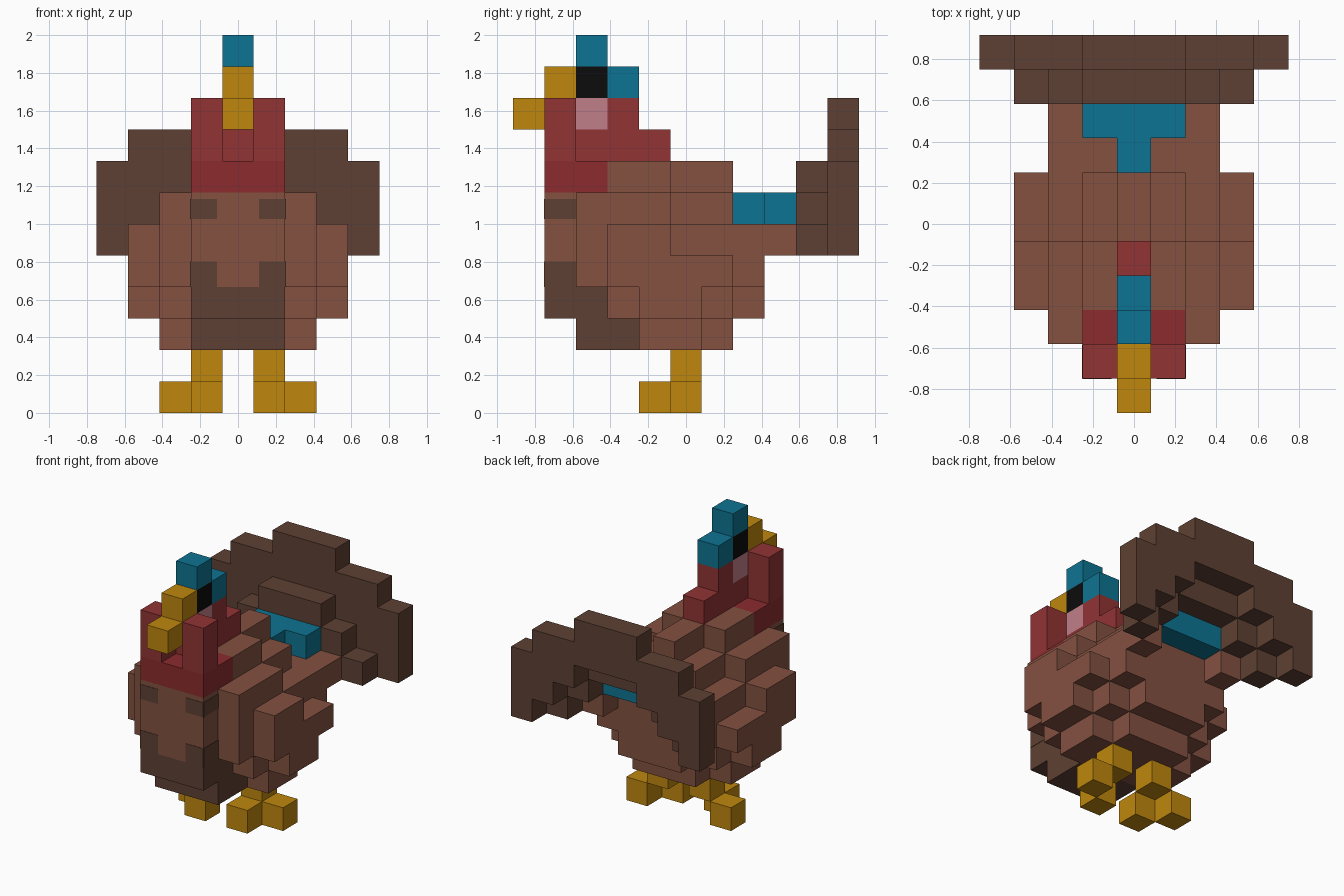
import bpy, bmesh
from mathutils import Vector

cube = bpy.data.objects.get("Cube")
if cube:
    bpy.data.objects.remove(cube, do_unlink=True)

U = 1 / 6        # size of one block
owner = {}       # block position -> part name
colours = {}     # part name -> material


def linear(c):
    c /= 255
    return c / 12.92 if c <= 0.04045 else ((c + 0.055) / 1.055) ** 2.4


def material(name, r, g, b):
    m = bpy.data.materials.new(name)
    col = (linear(r), linear(g), linear(b), 1.0)
    m.diffuse_color = col
    m.use_nodes = True
    bsdf = next(n for n in m.node_tree.nodes if n.type == 'BSDF_PRINCIPLED')
    bsdf.inputs["Base Color"].default_value = col
    bsdf.inputs["Roughness"].default_value = 0.9
    return m


brown = material("feather brown", 131, 81, 64)
dark = material("dark brown", 94, 64, 51)
yellow = material("ochre yellow", 191, 135, 13)
blue = material("teal blue", 13, 116, 147)
red = material("wattle red", 145, 51, 52)
deep_red = material("deep red", 139, 43, 46)
pink = material("cheek pink", 193, 127, 138)
black = material("eye black", 12, 12, 12)


def block(part, mat, x, y, z, w=1, d=1, h=1):
    """Fill blocks from corner x, y, z, mirrored in x; earlier parts keep theirs."""
    colours[part] = mat
    for i in range(x, x + w):
        for j in range(y, y + d):
            for k in range(z, z + h):
                for side in (i, -i):
                    owner.setdefault((side, j, k), part)


# Head
block("beak", yellow, 0, 1, 10)
block("beak", yellow, 0, 0, 9)
block("eyes", black, 0, 2, 10)
block("cheeks", pink, 0, 2, 9)
block("crest", blue, 0, 2, 11)
block("crest", blue, 0, 3, 10)

# Neck
block("neck", red, 0, 3, 9)
block("neck", red, 0, 2, 8, d=3)
block("wattles", red, 1, 1, 8, h=2)
block("collar", deep_red, 0, 1, 7, w=2, d=2)

# Dark belly
block("belly", dark, 0, 1, 3, w=2, d=2)
block("belly", dark, 0, 2, 2, w=2, d=2)

# Body: shoulders and back step down one block per column outwards
for x in range(4):
    block("body", brown, x, 3, 4, d=2, h=5 - x)
    block("body", brown, x, 5, 4, d=2, h=4 - x)
# Breast, rounded at the corners
for x in range(3):
    block("body", brown, x, 1 + x // 2, 4, d=2, h=3)
# Underside tapers inwards
block("body", brown, 0, 3, 3, w=3, d=4)
block("body", brown, 3, 4, 3, d=2)
block("body", brown, 0, 4, 2, w=2, d=3)
block("body", brown, 2, 4, 2, d=2)
# Rump
block("body", brown, 0, 7, 3, w=2, h=3)
block("body", brown, 2, 7, 4, h=2)
block("body", brown, 2, 8, 5)

# Tail: arches that grow towards the back
block("rump_patch", blue, 0, 7, 6)
block("rump_patch", blue, 0, 8, 6, w=2)
for x in range(4):
    block("tail_base", dark, x, 9, 8 - max(x, 1))
for x in range(5):
    block("tail_fan", dark, x, 10, 9 - max(x, 1), h=2 + x // 3)

# Legs and toes
block("legs", yellow, 1, 5, 1)
block("toes", yellow, 1, 4, 0)
block("toes", yellow, 2, 5, 0)


def add_object(name, bm, mat):
    me = bpy.data.meshes.new(name)
    bm.to_mesh(me)
    bm.free()
    me.materials.append(mat)
    bpy.context.collection.objects.link(bpy.data.objects.new(name, me))


# Skin each part with only its exposed block faces
for name, mat in colours.items():
    bm = bmesh.new()
    for cell in [c for c, part in owner.items() if part == name]:
        mid = Vector(cell) + Vector((0, -5, 0.5))
        for axis in range(3):
            for sign in (-1, 1):
                beside = list(cell)
                beside[axis] += sign
                if tuple(beside) in owner:
                    continue
                n, a, b = Vector(), Vector(), Vector()
                n[axis] = sign / 2
                a[(axis + 1) % 3] = 0.5
                b[(axis + 2) % 3] = sign / 2
                bm.faces.new([bm.verts.new((mid + n + p) * U)
                              for p in (-a - b, a - b, a + b, b - a)])
    bmesh.ops.remove_doubles(bm, verts=bm.verts, dist=0.001)
    bmesh.ops.dissolve_limit(bm, angle_limit=0.01, verts=bm.verts, edges=bm.edges)
    add_object(name, bm, mat)

# Dark breast markings: thin plates wrapping the front corners
T = 0.003
for name, z, height in (("upper_breast_marks", 1.08, 0.105),
                        ("lower_breast_marks", 0.735, 0.135)):
    bm = bmesh.new()
    for side in (-1, 1):
        for x, y, w, d in ((0.18, -0.75, 0.14, 2 * T), (0.25, -0.667, 2 * T, U)):
            plate = bmesh.ops.create_cube(bm, size=1)["verts"]
            bmesh.ops.scale(bm, vec=(w, d, height), verts=plate)
            bmesh.ops.translate(bm, vec=(side * x, y, z), verts=plate)
    add_object(name, bm, dark)
